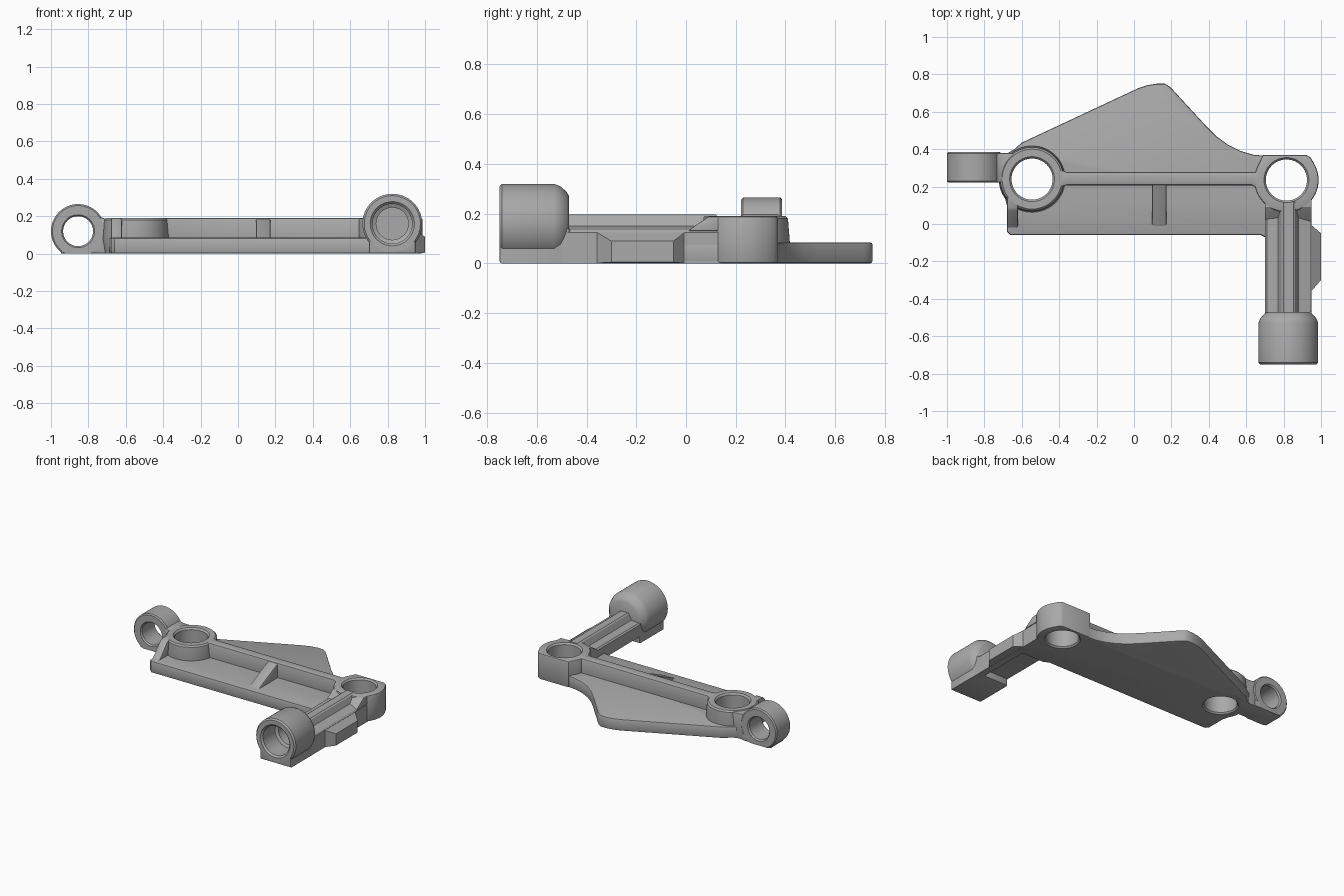
import bpy, bmesh, math
from mathutils import Vector

if "Cube" in bpy.data.objects:
    bpy.data.objects.remove(bpy.data.objects["Cube"], do_unlink=True)

GREY = bpy.data.materials.new("cast grey")
GREY.use_nodes = True
GREY.diffuse_color = (0.4, 0.4, 0.4, 1)
GREY.node_tree.nodes["Principled BSDF"].inputs["Base Color"].default_value = (0.4, 0.4, 0.4, 1)


def finish(name, bm):
    bmesh.ops.recalc_face_normals(bm, faces=bm.faces[:])
    mesh = bpy.data.meshes.new(name)
    bm.to_mesh(mesh)
    bm.free()
    mesh.materials.append(GREY)
    ob = bpy.data.objects.new(name, mesh)
    bpy.context.collection.objects.link(ob)
    return ob


def prism(name, outline, lo, hi, axis="z", bevel=0.01):
    """Extrude a 2D outline along an axis and round both rims."""
    place = {"z": lambda u, v, w: (u, v, w),
             "y": lambda u, v, w: (u, w, v),
             "x": lambda u, v, w: (w, u, v)}[axis]
    bm = bmesh.new()
    low = [bm.verts.new(place(u, v, lo)) for u, v in outline]
    high = [bm.verts.new(place(u, v, hi)) for u, v in outline]
    caps = [bm.faces.new(low), bm.faces.new(high)]
    n = len(outline)
    for i in range(n):
        j = (i + 1) % n
        bm.faces.new((low[i], low[j], high[j], high[i]))
    bmesh.ops.recalc_face_normals(bm, faces=bm.faces[:])
    if bevel:
        rims = [e for f in caps for e in f.edges]
        bmesh.ops.bevel(bm, geom=rims, offset=bevel, segments=2, profile=0.5, affect="EDGES")
    return finish(name, bm)


def turned(name, centre, rings, axis="z", sides=64, flat_base=False):
    """Solid of revolution from (position, radius) rings, optionally cut flat at the ground."""
    bm = bmesh.new()
    loops = []
    for w, r in rings:
        loop = []
        for i in range(sides):
            a = math.tau * i / sides
            u, v = centre[0] + r * math.cos(a), centre[1] + r * math.sin(a)
            loop.append(bm.verts.new((u, v, w) if axis == "z" else (u, w, v)))
        loops.append(loop)
    bm.faces.new(loops[0])
    bm.faces.new(loops[-1])
    for a, b in zip(loops, loops[1:]):
        for i in range(sides):
            j = (i + 1) % sides
            bm.faces.new((a[i], a[j], b[j], b[i]))
    if flat_base:
        cut = bmesh.ops.bisect_plane(bm, geom=bm.verts[:] + bm.edges[:] + bm.faces[:],
                                     plane_co=(0, 0, 0), plane_no=(0, 0, -1), clear_outer=True)
        edges = [e for e in cut["geom_cut"] if isinstance(e, bmesh.types.BMEdge)]
        bmesh.ops.holes_fill(bm, edges=edges, sides=0)
    return finish(name, bm)


def hull(name, points):
    bm = bmesh.new()
    for p in points:
        bm.verts.new(p)
    bmesh.ops.convex_hull(bm, input=bm.verts[:])
    return finish(name, bm)


def arc(c, r, start, end, n):
    angles = [math.radians(start + (end - start) * i / n) for i in range(n + 1)]
    return [(c[0] + r * math.cos(a), c[1] + r * math.sin(a)) for a in angles]


LEFT, RIGHT = (0.815, 0.235), (-0.545, 0.24)
EYE, SOCKET = (-0.855, 0.12), (0.825, 0.16)
TOP = 0.19

# Flat web with the swept rear fin
web = prism("base_plate", [
    (-0.66, -0.06), (0.68, -0.06), (0.72, -0.08), (0.95, -0.08), (0.95, 0.3), (0.9, 0.365),
    (0.7, 0.365), (0.64, 0.37), (0.57, 0.39), (0.5, 0.425), (0.44, 0.47), (0.38, 0.53),
    (0.21, 0.715), (0.19, 0.735), (0.165, 0.75), (0.12, 0.75), (0.07, 0.742), (0.02, 0.725),
    (-0.6, 0.435), (-0.64, 0.4), (-0.69, 0.37), (-0.69, 0.14), (-0.68, 0.1), (-0.68, -0.04)],
    0, 0.085)

# Two bolt bosses
right_boss = turned("right_boss", RIGHT, [(0, 0.165), (0.08, 0.178), (TOP - 0.01, 0.17), (TOP, 0.16)])
left_boss = prism("left_boss", arc(LEFT, 0.172, 150, 390, 40) + [(0.945, 0.355), (0.92, 0.37), (0.69, 0.37)],
                  0, TOP)

# Upright wall joining the bosses, flared at its ends
wall = prism("spine_wall", [
    (-0.44, 0.12), (-0.405, 0.175), (-0.385, 0.2), (-0.36, 0.207), (0.63, 0.207), (0.65, 0.195),
    (0.67, 0.15), (0.7, 0.15), (0.7, 0.29), (0.66, 0.278), (-0.36, 0.278), (-0.39, 0.29),
    (-0.42, 0.34)], 0.03, TOP)

# Sloped gussets in the front pocket
prism("middle_gusset", [(-0.035, 0.075), (0.0, 0.09), (0.17, 0.17), (0.21, 0.185), (0.23, 0.075)],
      0.095, 0.175, "x")
corner = prism("corner_gusset", [(-0.04, 0.07), (0.0, 0.1), (0.07, 0.18), (0.09, TOP), (0.16, TOP), (0.16, 0.07)],
               -0.68, -0.62, "x")

# Ribbed arm, hollow beneath, and its shoulder at the boss
arm = prism("arm", [
    (0.70, 0.05), (0.90, 0.05), (0.90, 0), (0.95, 0), (0.95, 0.125), (0.94, 0.135), (0.90, 0.145),
    (0.88, 0.15), (0.862, 0.19), (0.852, 0.197), (0.798, 0.197), (0.788, 0.19), (0.77, 0.15),
    (0.71, 0.145), (0.70, 0.135)], -0.5, 0.2, "y", 0)
shoulder = prism("arm_shoulder", [(0.01, 0.13), (0.03, 0.148), (0.09, 0.188), (0.14, 0.188), (0.14, 0.13)],
                 0.70, 0.95, "x", 0.005)

# Side stop pad on the arm
hull("stop_pad", [(0.93, y, z) for y in (-0.38, 0.01) for z in (0, 0.137)]
     + [(1.0, y, z) for y in (-0.3, -0.05) for z in (0.005, 0.09)])

# Round socket on a squared foot
socket = turned("socket", SOCKET, [(-0.75, 0.15), (-0.74, 0.16), (-0.53, 0.16), (-0.505, 0.15),
                                   (-0.48, 0.128), (-0.47, 0.11)], "y", flat_base=True)
foot = prism("socket_foot", [(0.70, 0), (0.95, 0), (0.95, 0.14), (0.70, 0.14)], -0.75, -0.465, "y")

# Side eye with its foot and neck
eye = turned("side_eye", EYE, [(0.222, 0.137), (0.23, 0.145), (0.378, 0.145), (0.386, 0.137)],
             "y", flat_base=True)
eye_foot = prism("eye_foot", [(-0.945, 0), (-0.72, 0), (-0.72, 0.05), (-0.96, 0.05)], 0.222, 0.386, "y")
neck = prism("eye_neck", [(-0.765, 0), (-0.6, 0), (-0.6, 0.185), (-0.69, 0.185), (-0.72, 0.19), (-0.75, 0.205)],
             0.222, 0.38, "y")

# Drill the bores, with small chamfers at the mouths
bolt = [(-0.1, 0.12), (0, 0.12), (0.01, 0.11), (TOP - 0.012, 0.11), (TOP, 0.12), (0.4, 0.12)]
bores = [
    (turned("left_bore", LEFT, bolt), [web, left_boss, wall, arm, shoulder]),
    (turned("right_bore", RIGHT, bolt), [web, right_boss, wall, corner, neck]),
    (turned("eye_bore", EYE, [(0.1, 0.088), (0.222, 0.088), (0.232, 0.08), (0.376, 0.08), (0.386, 0.088),
                              (0.5, 0.088)], "y"), [eye, eye_foot, neck]),
    (turned("socket_bore", SOCKET, [(-0.9, 0.118), (-0.75, 0.118), (-0.738, 0.106), (-0.6, 0.106),
                                    (-0.59, 0.086), (-0.52, 0.086)], "y"), [socket, foot]),
]
for cutter, parts in bores:
    cutter.hide_render = True
    for part in parts:
        mod = part.modifiers.new("bore", "BOOLEAN")
        mod.operation = "DIFFERENCE"
        mod.solver = "EXACT"
        mod.object = cutter
        bpy.context.view_layer.objects.active = part
        bpy.ops.object.modifier_apply(modifier=mod.name)
for cutter, parts in bores:
    bpy.data.objects.remove(cutter, do_unlink=True)

# Smooth the curves but keep hard edges
bpy.ops.object.select_all(action="DESELECT")
for ob in bpy.context.collection.objects:
    if ob.type == "MESH" and GREY.name in ob.data.materials:
        ob.select_set(True)
        bpy.context.view_layer.objects.active = ob
bpy.ops.object.shade_smooth_by_angle(angle=math.radians(30))
